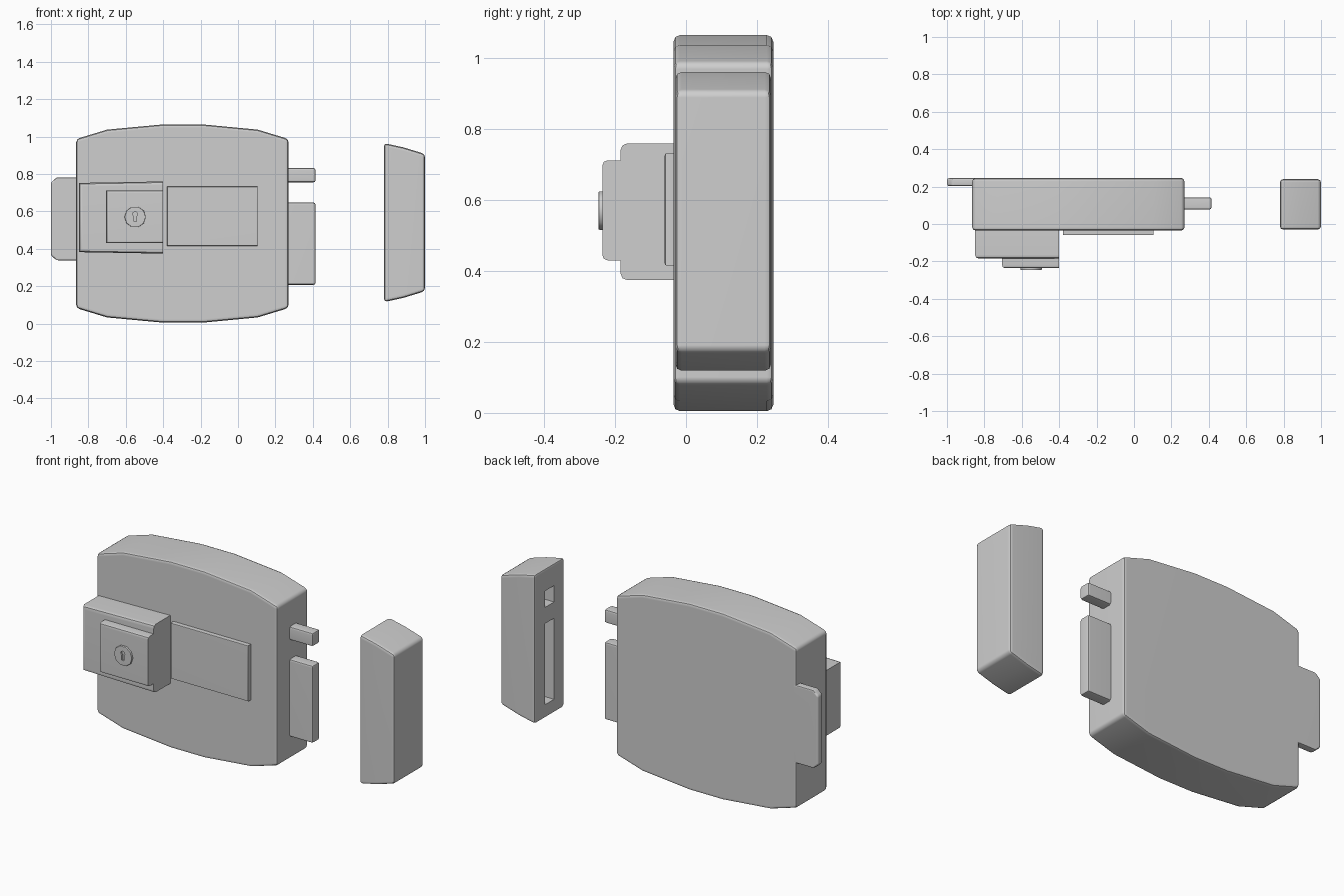
import bpy
import bmesh
import math

if "Cube" in bpy.data.objects:
    bpy.data.objects.remove(bpy.data.objects["Cube"], do_unlink=True)

GREY = (0.62, 0.62, 0.62, 1)
metal = bpy.data.materials.new("light grey metal")
metal.use_nodes = True
metal.diffuse_color = GREY
metal.node_tree.nodes["Principled BSDF"].inputs["Base Color"].default_value = GREY


def prism(name, outline, front, back, bevel=0.0, rule=None, segments=2):
    """Extrude an x-z outline from front to back and round the edges the rule accepts."""
    bm = bmesh.new()
    face = bm.faces.new([bm.verts.new((x, front, z)) for x, z in outline])
    moved = bmesh.ops.extrude_face_region(bm, geom=[face])["geom"]
    for v in moved:
        if isinstance(v, bmesh.types.BMVert):
            v.co.y = back
    bmesh.ops.recalc_face_normals(bm, faces=bm.faces[:])
    if bevel:
        edges = [e for e in bm.edges if e.calc_face_angle() > math.radians(35)]
        if rule:
            edges = [e for e in edges if rule((e.verts[0].co + e.verts[1].co) / 2)]
        bmesh.ops.bevel(bm, geom=edges, offset=bevel, segments=segments,
                        profile=0.5, affect='EDGES', clamp_overlap=True)
    mesh = bpy.data.meshes.new(name)
    bm.to_mesh(mesh)
    bm.free()
    mesh.materials.append(metal)
    ob = bpy.data.objects.new(name, mesh)
    bpy.context.collection.objects.link(ob)
    return ob


def activate(ob):
    bpy.ops.object.select_all(action='DESELECT')
    ob.select_set(True)
    bpy.context.view_layer.objects.active = ob


def box(x0, x1, z0, z1):
    return [(x0, z0), (x1, z0), (x1, z1), (x0, z1)]


def ring(x, z, radius, sides):
    turn = math.tau / sides
    return [(x + radius * math.cos(i * turn), z + radius * math.sin(i * turn))
            for i in range(sides)]


def mirrored(top, middle):
    """Close an outline by mirroring its top edge about a height."""
    return top + [(x, 2 * middle - z) for x, z in reversed(top)]


def cut(ob, cutter):
    cutter.hide_render = True
    activate(ob)
    mod = ob.modifiers.new("cut", 'BOOLEAN')
    mod.operation = 'DIFFERENCE'
    mod.solver = 'EXACT'
    mod.object = cutter
    bpy.ops.object.modifier_apply(modifier=mod.name)
    bpy.data.objects.remove(cutter, do_unlink=True)


parts = []

# Main case with gently arched top and bottom
arch = [(-0.865, 0.987), (-0.70, 1.037), (-0.40, 1.065), (-0.19, 1.065),
        (0.105, 1.037), (0.27, 0.987)]
parts.append(prism("lock_case", mirrored(arch, 0.535), -0.035, 0.246, 0.018))

# Mounting flange behind the case, with clipped outer corners
flange = [(-1.0, 0.755), (-0.97, 0.782), (-0.84, 0.782)]
parts.append(prism("mounting_flange", mirrored(flange, 0.56), 0.203, 0.246, 0.01,
                   lambda p: p.x < -0.86))

# Stepped cylinder housing, sharp on its right end
housing = [(-0.85, 0.752), (-0.40, 0.76)]
parts.append(prism("cylinder_housing", mirrored(housing, 0.567), -0.185, -0.02, 0.02,
                   lambda p: p.y < -0.18 and p.x < -0.41))
parts.append(prism("housing_step", box(-0.705, -0.40, 0.43, 0.712), -0.236, -0.18, 0.015,
                   lambda p: p.y < -0.23 and p.x < -0.41))

# Key cylinder with a keyhole
plug = prism("key_cylinder", ring(-0.55, 0.57, 0.057, 10), -0.247, -0.21, 0.004,
             lambda p: p.y < -0.24)
cut(plug, prism("keyhole_slot", box(-0.557, -0.543, 0.545, 0.585), -0.3, -0.232))
cut(plug, prism("keyhole_round", ring(-0.55, 0.585, 0.013, 10), -0.3, -0.232))
parts.append(plug)

# Flat plate on the front
parts.append(prism("front_plate", box(-0.38, 0.105, 0.415, 0.732), -0.06, -0.02, 0.006,
                   lambda p: p.y < -0.05))

# Bolts leaving the left side
for name, low, high in (("upper_latch", 0.755, 0.832), ("main_bolt", 0.207, 0.647)):
    parts.append(prism(name, box(0.24, 0.415, low, high), 0.077, 0.143, 0.012))

# Strike box with pockets that receive the bolts
slope = [(0.78, 0.965), (0.885, 0.942), (1.0, 0.907)]
strike = prism("strike_box", mirrored(slope, 0.54), -0.03, 0.24, 0.018)
for low, high in ((0.747, 0.84), (0.195, 0.655)):
    cut(strike, prism("pocket", box(0.7, 0.93, low, high), 0.068, 0.15))
parts.append(strike)

# Smooth rounded edges while keeping the faces flat
for ob in parts:
    activate(ob)
    bpy.ops.object.shade_smooth_by_angle(angle=math.radians(40))
    weighted = ob.modifiers.new("flat faces", 'WEIGHTED_NORMAL')
    weighted.keep_sharp = True
